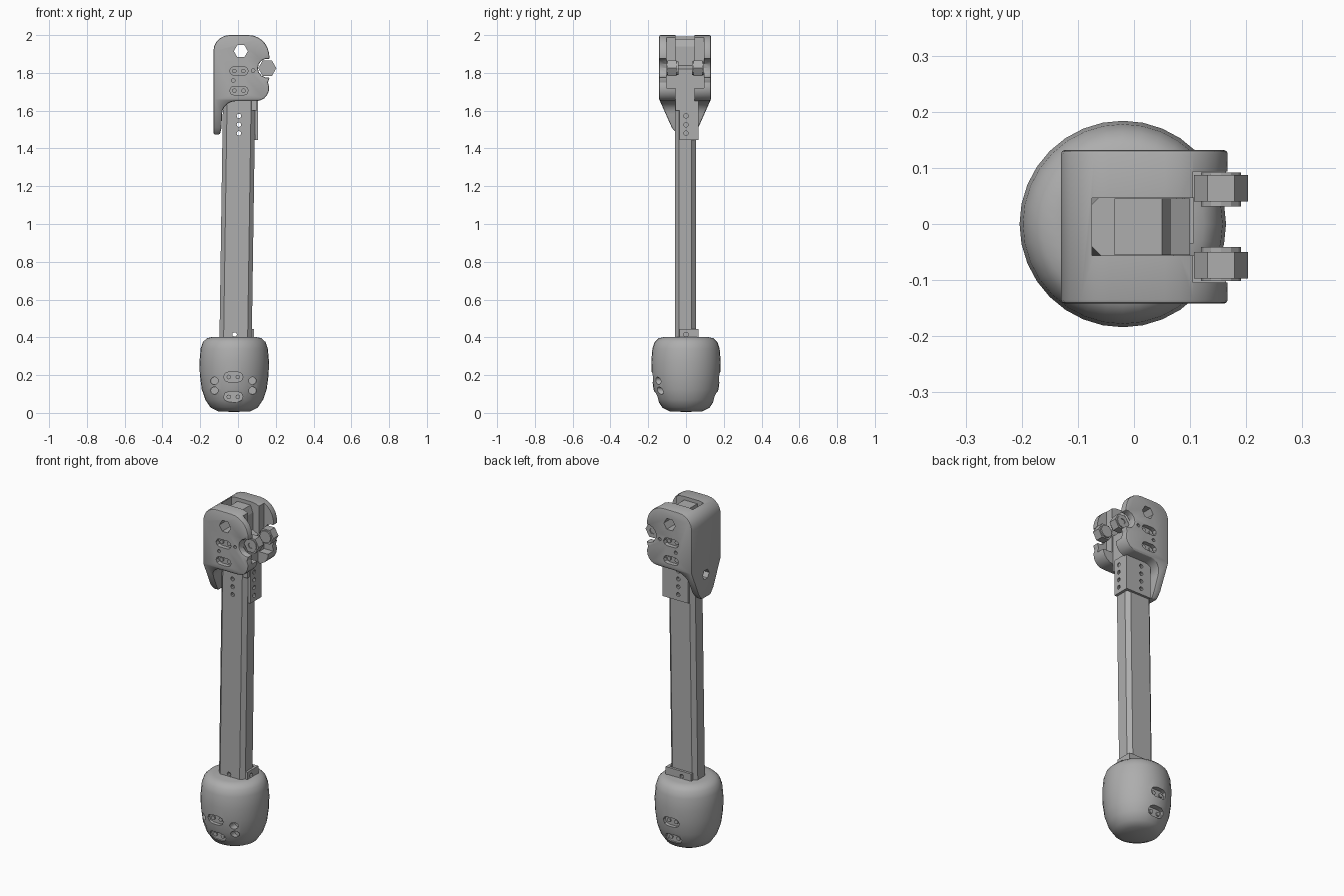
import bpy, bmesh, math
from mathutils import Vector

if "Cube" in bpy.data.objects:
    bpy.data.objects.remove(bpy.data.objects["Cube"], do_unlink=True)

grey = bpy.data.materials.new("mid_grey")
grey.use_nodes = True
grey.diffuse_color = (0.42, 0.42, 0.42, 1)
grey.node_tree.nodes["Principled BSDF"].inputs["Base Color"].default_value = (0.42, 0.42, 0.42, 1)


def add(name, bm):
    bmesh.ops.recalc_face_normals(bm, faces=bm.faces)
    me = bpy.data.meshes.new(name)
    bm.to_mesh(me)
    bm.free()
    me.materials.append(grey)
    ob = bpy.data.objects.new(name, me)
    bpy.context.collection.objects.link(ob)
    return ob


def prism(name, pts, axis, lo, hi):
    """Extrude a 2D outline along one axis."""
    place = {"x": lambda a, b, t: (t, a, b),
             "y": lambda a, b, t: (a, t, b),
             "z": lambda a, b, t: (a, b, t)}[axis]
    bm = bmesh.new()
    face = bm.faces.new([bm.verts.new(place(a, b, lo)) for a, b in pts])
    ext = bmesh.ops.extrude_face_region(bm, geom=[face])["geom"]
    move = Vector(place(0, 0, hi - lo))
    for v in ext:
        if isinstance(v, bmesh.types.BMVert):
            v.co += move
    return add(name, bm)


def rect(a0, a1, b0, b1):
    return [(a0, b0), (a1, b0), (a1, b1), (a0, b1)]


def arc(cx, cz, r, start, end, n):
    angles = [math.radians(start + (end - start) * i / n) for i in range(n + 1)]
    return [(cx + r * math.cos(t), cz + r * math.sin(t)) for t in angles]


def ngon(cx, cz, r, n):
    return arc(cx, cz, r, 0, 360, n)[:-1]


def pill(cx, cz, half, r):
    return arc(cx + half, cz, r, -90, 90, 4) + arc(cx - half, cz, r, 90, 270, 4)


def use(ob, kind, **settings):
    """Add a modifier and apply it."""
    mod = ob.modifiers.new(kind, kind)
    for key, val in settings.items():
        setattr(mod, key, val)
    bpy.context.view_layer.objects.active = ob
    bpy.ops.object.modifier_apply(modifier=mod.name)


def boolean(ob, tool, op="DIFFERENCE"):
    use(ob, "BOOLEAN", object=tool, operation=op, solver="EXACT")
    bpy.data.objects.remove(tool, do_unlink=True)


def cut(ob, pts, axis, lo, hi):
    boolean(ob, prism("cutter", pts, axis, lo, hi))


def smooth(ob, degrees):
    bpy.ops.object.select_all(action="DESELECT")
    ob.select_set(True)
    bpy.context.view_layer.objects.active = ob
    bpy.ops.object.shade_smooth_by_angle(angle=math.radians(degrees))


# Foot: rounded, turned body
profile = [(0, 0.005), (0.085, 0.008), (0.125, 0.028), (0.153, 0.07), (0.172, 0.125), (0.182, 0.2),
           (0.184, 0.27), (0.178, 0.34), (0.166, 0.375), (0.145, 0.395), (0.115, 0.402), (0, 0.402)]
bm = bmesh.new()
verts = [bm.verts.new((r, 0, z)) for r, z in profile]
edges = [bm.edges.new(pair) for pair in zip(verts, verts[1:])]
bmesh.ops.spin(bm, geom=verts + edges, cent=(0, 0, 0), axis=(0, 0, 1), angle=math.tau, steps=32)
bmesh.ops.remove_doubles(bm, verts=bm.verts, dist=0.0005)
bmesh.ops.translate(bm, verts=bm.verts, vec=(-0.02, 0, 0))
foot = add("foot", bm)
for z, depth in ((0.19, 0.155), (0.085, 0.135)):
    cut(foot, pill(-0.025, z, 0.024, 0.027), "y", -0.3, -depth)
    cut(foot, pill(-0.025, z, 0.024, 0.027), "y", depth, 0.3)
for x in (-0.125, 0.077):
    for z in (0.17, 0.118):
        cut(foot, ngon(x, z, 0.02, 12), "y", -0.3, -0.11)
smooth(foot, 35)

# Leg tube: chamfered box section, leaning slightly
c = 0.022
x0, x1, y0, y1 = -0.098, 0.073, -0.058, 0.052
section = [(x0 + c, y0), (x1 - c, y0), (x1, y0 + c), (x1, y1 - c),
           (x1 - c, y1), (x0 + c, y1), (x0, y1 - c), (x0, y0 + c)]
tube = prism("leg_tube", section, "z", 0.3, 1.66)
for v in tube.data.vertices:
    v.co.x += 0.0146 * (v.co.z - 0.4)


# Corner brackets: angle plates on the left and back of the tube
def bracket(name, xa, xb, z0, z1):
    outline = [(xb, -0.035), (xb, 0.066), (xa, 0.066), (xa, 0.05), (xb - 0.016, 0.05), (xb - 0.016, -0.035)]
    return prism(name, outline, "z", z0, z1)


upper = bracket("upper_bracket", -0.06, 0.106, 1.445, 1.66)
lower = bracket("lower_bracket", -0.08, 0.086, 0.3, 0.445)
hole_heights = [1.48 + 0.046 * i for i in range(4)]
for z in hole_heights:
    for part in (tube, upper):
        cut(part, ngon(0.005, z, 0.012, 10), "y", -0.2, 0.2)
        cut(part, ngon(0.0, z, 0.012, 10), "x", 0.04, 0.2)
for part in (tube, lower):
    cut(part, ngon(-0.018, 0.415, 0.012, 10), "y", -0.2, 0.2)
    cut(part, ngon(0.0, 0.415, 0.012, 10), "x", 0.04, 0.2)

# Knee housing: side outline crossed with the tapered back outline
side = (arc(-0.045, 1.915, 0.085, 180, 90, 5) + arc(0.055, 1.89, 0.11, 90, 8, 6)
        + arc(0.155, 1.825, 0.05, 75, 285, 8) + arc(0.095, 1.72, 0.07, 25, -90, 6)
        + arc(-0.015, 1.58, 0.07, 90, 180, 5) + [(-0.087, 1.51), (-0.095, 1.475), (-0.13, 1.475)])
back = [(0.132, 2.1), (-0.142, 2.1), (-0.142, 1.66), (-0.075, 1.51), (-0.05, 1.48), (-0.02, 1.46),
        (0.01, 1.46), (0.04, 1.48), (0.065, 1.51), (0.132, 1.66)]
housing = prism("knee_housing", side, "y", -0.2, 0.2)
boolean(housing, prism("cutter", back, "x", -0.5, 0.5), "INTERSECT")
use(housing, "BEVEL", width=0.01, segments=2, limit_method="ANGLE", angle_limit=math.radians(60))
cut(housing, rect(-0.075, 0.4, -0.056, 0.046), "z", 1.5, 2.2)
cut(housing, rect(0.105, 0.4, -0.104, 0.094), "z", 1.72, 2.2)
cut(housing, ngon(0.015, 1.915, 0.037, 6), "y", -0.3, 0.3)
cut(housing, ngon(0, 1.61, 0.03, 6), "x", -0.2, -0.07)
for lo, hi in ((-0.3, -0.118), (0.108, 0.3)):
    for z in (1.81, 1.706):
        cut(housing, pill(0.005, z, 0.026, 0.023), "y", lo, hi)
    for x, z in ((-0.025, 1.76), (0.08, 1.812)):
        cut(housing, ngon(x, z, 0.01, 8), "y", lo, hi)
smooth(housing, 25)

# Knee lug: stepped block inside the housing slot
lug = prism("knee_lug", [(-0.035, 1.6), (-0.035, 1.98), (0.05, 1.98), (0.065, 1.94), (0.065, 1.84),
                         (0.1, 1.82), (0.1, 1.6)], "y", -0.055, 0.045)
cut(lug, ngon(0.015, 1.915, 0.037, 6), "y", -0.3, 0.3)

# Hex nuts with washers and bolt ends on both sides of the open edge
for label, s in (("front", -1), ("back", 1)):
    mid = -0.005
    for part, r, n, near, far in (("nut", 0.048, 6, 0.045, 0.092), ("washer", 0.036, 12, 0.036, 0.097)):
        lo, hi = sorted((mid + s * near, mid + s * far))
        piece = prism(f"{label}_{part}", ngon(0.155, 1.825, r, n), "y", lo, hi)
        if part == "washer":
            outer = sorted((mid + s * 0.09, mid + s * 0.2))
            cut(piece, ngon(0.155, 1.825, 0.018, 6), "y", *outer)

# Small screws in the housing and foot pockets
pockets = [("housing", 0.005, 1.81, 0.112, -0.005), ("housing", 0.005, 1.706, 0.112, -0.005),
           ("foot", -0.025, 0.19, 0.153, 0), ("foot", -0.025, 0.085, 0.133, 0)]
for where, x, z, depth, mid in pockets:
    for s in (-1, 1):
        for dx in (-0.024, 0.024):
            lo, hi = sorted((mid + s * (depth - 0.01), mid + s * (depth + 0.01)))
            prism(f"{where}_screw", ngon(x + dx, z, 0.012, 8), "y", lo, hi)
